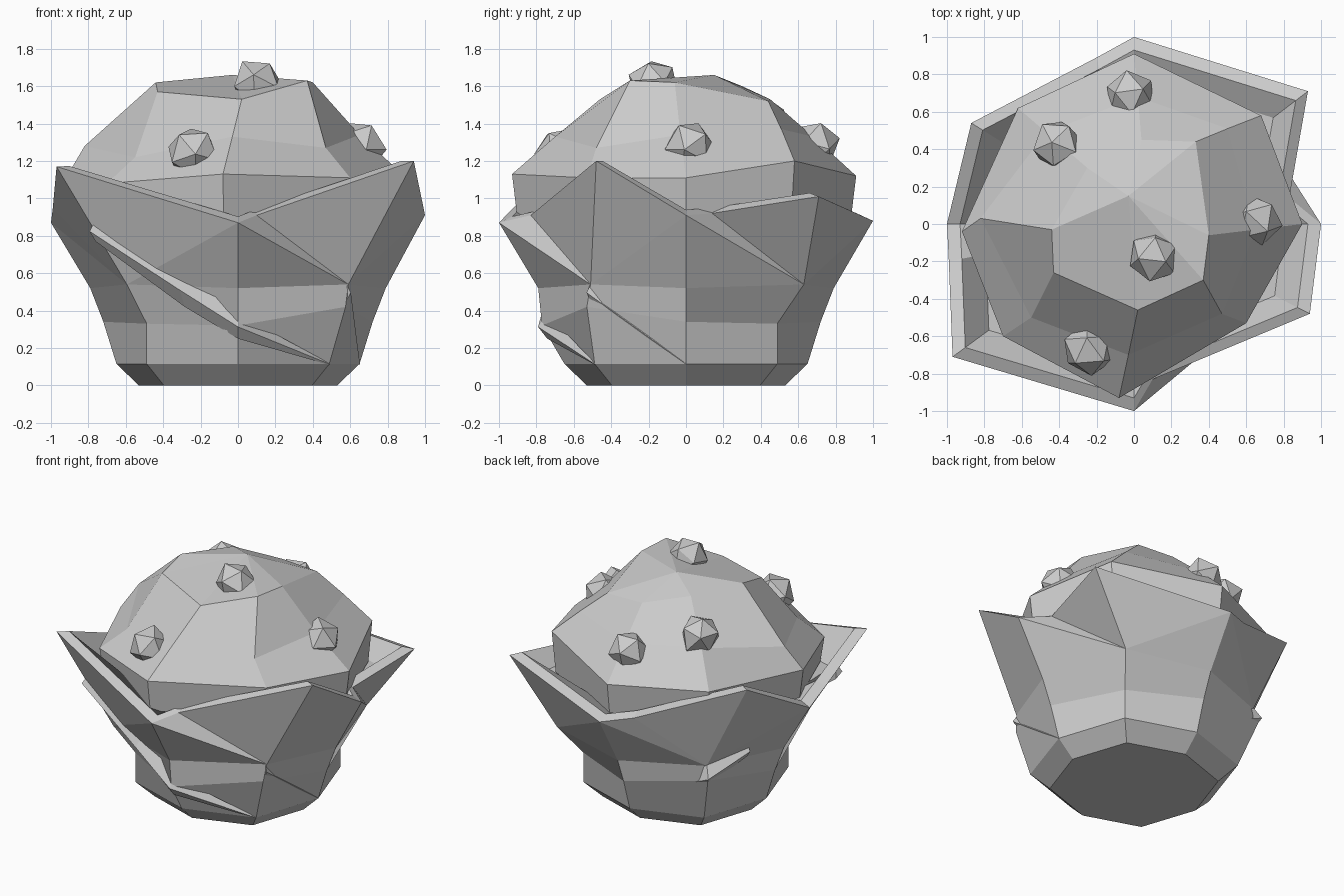
import bpy, bmesh, math, random
from mathutils import Vector

if "Cube" in bpy.data.objects:
    bpy.data.objects.remove(bpy.data.objects["Cube"])

random.seed(4)
grey = bpy.data.materials.new("plain_grey")
grey.use_nodes = True
grey.diffuse_color = (0.6, 0.6, 0.6, 1)
grey.node_tree.nodes["Principled BSDF"].inputs["Base Color"].default_value = (0.6, 0.6, 0.6, 1)


def finish(name, bm):
    bmesh.ops.recalc_face_normals(bm, faces=bm.faces[:])
    mesh = bpy.data.meshes.new(name)
    bm.to_mesh(mesh)
    bm.free()
    mesh.materials.append(grey)
    obj = bpy.data.objects.new(name, mesh)
    bpy.context.collection.objects.link(obj)
    return obj


def octagon(cardinal, diagonal, z, z_diag):
    """Eight points counter-clockwise from the front."""
    pts = []
    for i in range(8):
        a = math.radians(-90 + 45 * i)
        r = diagonal if i % 2 else cardinal
        pts.append(Vector((r * math.cos(a), r * math.sin(a), z_diag if i % 2 else z)))
    return pts


def bridge(bm, a, b):
    for i in range(len(a)):
        j = (i + 1) % len(a)
        bm.faces.new((a[i], a[j], b[j], b[i]))


# Paper wrapper: flared octagon with pointed, overlapping corners
tips = [Vector(p) for p in ((0, -1, .87), (.94, -.48, 1.2), (1, 0, .91), (.93, .71, 1.01),
                            (0, 1, .88), (-.87, .54, 1.17), (-1, 0, .87), (-.97, -.71, 1.17))]
notches = [(.1, -.83, .91), (.83, .14, .92), (-.2, .89, .92), (-.99, -.2, .95)]
base = octagon(.53, .56, 0, 0)
low = octagon(.65, .69, .115, .115)
waist = octagon(.72, .69, .34, .33)
waist[0] = Vector((0, -.77, .32))
waist[1] = Vector((.575, -.53, .42))
waist[5] = Vector((-.59, .59, .45))
shoulder = octagon(.79, .84, .52, .54)
shoulder[1] = Vector((.59, -.51, .54))
shoulder[3] = Vector((.6, .63, .54))
shoulder[5] = Vector((-.56, .56, .54))

bm = bmesh.new()
rings = [[bm.verts.new(p) for p in ring] for ring in (base, low, waist, shoulder)]
bm.faces.new(rings[0])
for lower, upper in zip(rings, rings[1:]):
    bridge(bm, lower, upper)
mid = rings[-1]
top = [bm.verts.new(p) for p in tips]
rim = []
for k in range(4):
    c, d, n = 2 * k, 2 * k + 1, (2 * k + 2) % 8
    notch = bm.verts.new(notches[k])
    rim += [top[c], notch, top[d]]
    bm.faces.new((mid[c], mid[d], top[c]))
    bm.faces.new((top[c], mid[d], notch))
    bm.faces.new((notch, mid[d], top[d]))
    bm.faces.new((mid[d], top[n], top[d]))
    bm.faces.new((mid[d], mid[n], top[n]))
# Rim thickness and inner wall
lip = [bm.verts.new((v.co.x * .93, v.co.y * .93, v.co.z * .9 + .12)) for v in rim]
floor = [bm.verts.new((v.co.x * .8, v.co.y * .8, .89)) for v in rim]
bridge(bm, rim, lip)
bridge(bm, lip, floor)
bm.faces.new(floor)
finish("paper_wrapper", bm)


# Diagonal pleat ledges running down the wrapper
def ledge(name, path, grow):
    bm = bmesh.new()
    sections = []
    for p, g in zip(path, grow):
        out = Vector((p.x, p.y, 0)).normalized()
        sections.append([bm.verts.new(p + out * o * g + Vector((0, 0, h * g)))
                         for o, h in ((-.04, -.1), (.03, -.01), (-.04, .09))])
    for a, b in zip(sections, sections[1:]):
        bridge(bm, a, b)
    bm.faces.new(sections[0])
    bm.faces.new(sections[-1])
    finish(name, bm)


ledge("front_pleat_ledge",
      [Vector((-.78, -.66, .83)), Vector((-.3, -.71, .52)), waist[0], low[1]], [.6, 1, .7, .05])
ledge("left_pleat_ledge", [waist[1].lerp(shoulder[1], .7), low[2]], [.8, .05])
ledge("back_pleat_ledge",
      [Vector((-.72, .3, .6)), waist[5].lerp(shoulder[5], .3), Vector((-.5, .6, .43))], [.5, 1, .3])

# Faceted cake dome, built from rings starting at the front
edge = [(-.08, -.93, 1.13), (.6, -.53, 1.11), (.9, 0, 1.11), (.68, .58, 1.2),
        (0, .91, 1.12), (-.62, .62, 1.12), (-.92, -.04, 1.11), (-.7, -.6, 1.08)]
belt = [(-.03, -.7, 1.33), (.47, -.48, 1.27), (.65, -.03, 1.34), (.5, .51, 1.37),
        (.02, .68, 1.33), (-.47, .49, 1.35), (-.82, .03, 1.28), (-.55, -.5, 1.22)]
crown = [(.02, -.46, 1.53), (.37, -.3, 1.63), (.4, -.06, 1.62), (.33, .44, 1.52),
         (.04, .45, 1.53), (-.25, .3, 1.6), (-.44, -.03, 1.62), (-.43, -.26, 1.57)]
skirt = [(x * .97, y * .97, .9) for x, y, z in edge]
under = [(x * .75, y * .75, .82) for x, y, z in edge]
bm = bmesh.new()
layers = [[bm.verts.new(p) for p in ring] for ring in (under, skirt, edge, belt, crown)]
for lower, upper in zip(layers, layers[1:]):
    bridge(bm, lower, upper)
bm.faces.new(layers[0])
apex = bm.verts.new((-.03, .15, 1.66))
for i in range(8):
    bm.faces.new((layers[-1][i], layers[-1][(i + 1) % 8], apex))
finish("cake_dome", bm)

# Chunky chips on the dome
spots = [(.1, -.17, 1.61), (-.24, -.67, 1.24), (.65, .02, 1.27), (-.41, .42, 1.41), (-.02, .68, 1.28)]
for i, spot in enumerate(spots):
    bm = bmesh.new()
    bmesh.ops.create_icosphere(bm, subdivisions=1, radius=.14)
    for v in bm.verts:
        v.co *= random.uniform(.92, 1.08)
    chip = finish("chip_%d" % (i + 1), bm)
    chip.location = spot
    chip.rotation_euler = [random.uniform(0, 3) for _ in range(3)]
